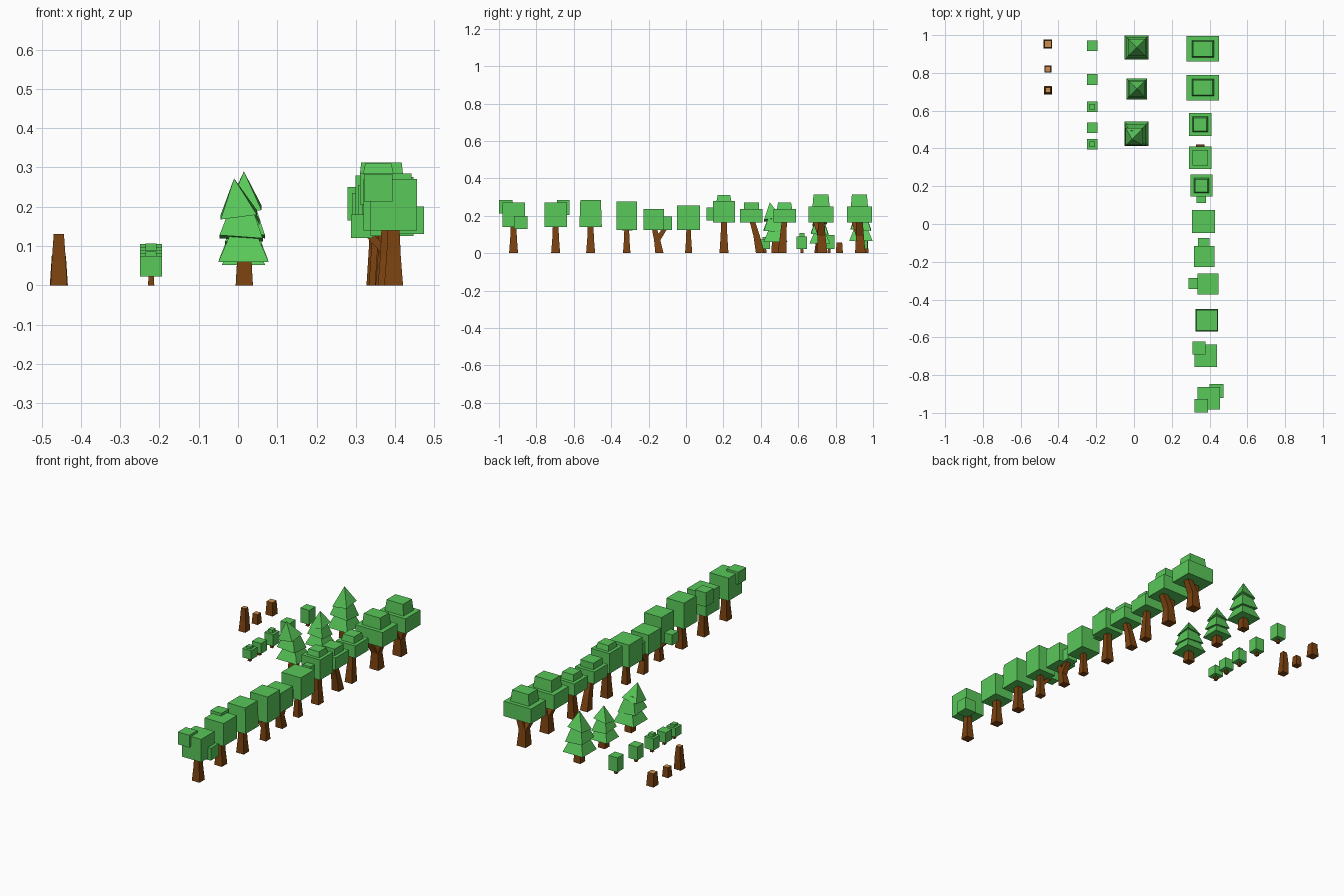
import bpy, bmesh

if "Cube" in bpy.data.objects:
    bpy.data.objects.remove(bpy.data.objects["Cube"])


def material(name, rgb):
    m = bpy.data.materials.new(name)
    m.diffuse_color = (*rgb, 1)
    m.use_nodes = True
    m.node_tree.nodes["Principled BSDF"].inputs["Base Color"].default_value = m.diffuse_color
    return m


LEAF = material("leaf_green", (0.10, 0.58, 0.10))
BARK = material("bark_brown", (0.20, 0.055, 0.005))
WOOD = material("cut_wood", (0.60, 0.27, 0.08))
CORNERS = ((-1, -1), (1, -1), (1, 1), (-1, 1))


# Square prism swept between two (x, y, z) ends, with half widths and rim tilt
def taper(name, a, b, ha, hb, mat, ratio=1, tilt=0, cap=None):
    bm = bmesh.new()
    low, top = [[bm.verts.new((p[0] + sx * h, p[1] + sy * h * ratio, p[2] + (sx + sy) * t))
                 for sx, sy in CORNERS] for p, h, t in ((a, ha, tilt), (b, hb, 0))]
    for i in range(4):
        j = (i + 1) % 4
        bm.faces.new((low[i], low[j], top[j], top[i]))
    bm.faces.new(low[::-1])
    bm.faces.new(top).material_index = 1 if cap else 0
    bmesh.ops.remove_doubles(bm, verts=bm.verts, dist=1e-5)
    bmesh.ops.recalc_face_normals(bm, faces=bm.faces)
    me = bpy.data.meshes.new(name)
    bm.to_mesh(me)
    bm.free()
    for m in (mat, cap):
        if m:
            me.materials.append(m)
    bpy.context.collection.objects.link(bpy.data.objects.new(name, me))


# Upright leaf block around (x, y)
def block(name, x, y, z0, z1, h, ratio=1, inset=0):
    taper(name, (x, y, z0), (x, y, z1), h, h - inset, LEAF, ratio)


# Broadleaf tree: trunk leaning from its foot into the crown, or forked towards tips
def tree(x, y, z0, z1, h=.06, r=.024, ratio=1, lean=0, cap=0, inset=0, fork=()):
    foot, mid = (x, y + lean, 0), (x, y + lean * .6, z0 * .55)
    taper("tree_trunk", foot, mid, r, r * .75, BARK)
    for dx, dy in fork or [(0, 0)]:
        taper("tree_branch", mid, (x + dx, y + dy, z0 + .02), r * .75, r * .6, BARK)
    block("tree_crown", x, y, z0, z1, h, ratio, inset if not cap else 0)
    if cap:
        block("tree_crown_cap", x, y, z1, cap, h * .68, ratio, inset)


def tuft(x, y, z0, z1=None, h=.034):
    block("tree_tuft", x, y, z0, z1 or z0 + .07, h)


# Large wide trees with forked trunks
for y in (.927, .722):
    tree(.365, y, .165, .25, .086, .028, .78, .005, .313, .007, [(-.04, -.03), (.04, 0)])
# Medium capped trees
tree(.35, .527, .165, .235, r=.023, lean=-.013, cap=.27, inset=.006)
tree(.35, .35, .165, .235, r=.023, lean=.047, cap=.272)
tree(.357, .203, .165, .28, .058, cap=.31, inset=.006)
tuft(.355, .135, .175, h=.025)
# Cubic trees, some with side tufts
tree(.367, .014, .125, .255, .061, .019)
tree(.372, -.172, .125, .235, .055, .022, lean=.03, fork=[(0, 0), (0, .067)])
tuft(.37, -.105, .125, h=.031)
tree(.392, -.317, .125, .275, .055, .02, fork=[(0, 0), (-.074, 0)])
tuft(.316, -.315, .12, .18, .028)
tree(.386, -.51, .14, .285, inset=.005)
tree(.38, -.697, .14, .27)
tuft(.344, -.656, .205, .285)
tree(.396, -.922, .14, .27)
tuft(.437, -.884, .13, h=.036)
tuft(.357, -.963, .213, h=.036)


# Pine: three square skirts shrinking upwards, drifting towards the peak
def pine(y, height, w, px, dy):
    x = .014
    taper("pine_trunk", (x + .002, y, 0), (x + .002, y, height * .3), .022, .017, BARK)
    for k in range(3):
        f = k / 4
        bx, by, s = x + (px - x) * f, y + dy * f, 1 - .14 * k
        z0, z1 = .22 * (k + 1), .52 + .24 * k
        last = k == 2
        tip = (px, y + dy, height) if last else (bx, by, z1 * height)
        taper("pine_tier", (bx, by, z0 * height), tip, w * s, 0 if last else w * s * .45,
              LEAF, tilt=(0, -.004, .006)[k])


pine(.935, .29, .063, .015, 0)
pine(.715, .235, .055, .016, 0)
pine(.478, .272, .064, -.01, -.03)

# Bushes: cubes on thin stems, some with a small cap
for y, top, cap in ((.943, .105, 0), (.765, .098, 0), (.62, .09, .107),
                    (.51, .082, 0), (.422, .074, .086)):
    x = -.221
    taper("bush_stem", (x, y, 0), (x, y, .035), .008, .006, BARK)
    block("bush_leaves", x, y, .023, top, .028)
    if cap:
        block("bush_cap", x, y, top, cap, .014)

# Stumps with a pale cut top
X = -.456
taper("stump_wide", (X, .953, 0), (X, .953, .075), .023, .018, BARK, cap=WOOD)
taper("stump_small", (X, .82, 0), (X, .82, .057), .019, .015, BARK, cap=WOOD)
taper("stump_tall_base", (X, .707, 0), (X, .712, .06), .021, .018, BARK)
taper("stump_tall_top", (X, .712, .06), (X, .71, .131), .018, .013, BARK, cap=WOOD)
